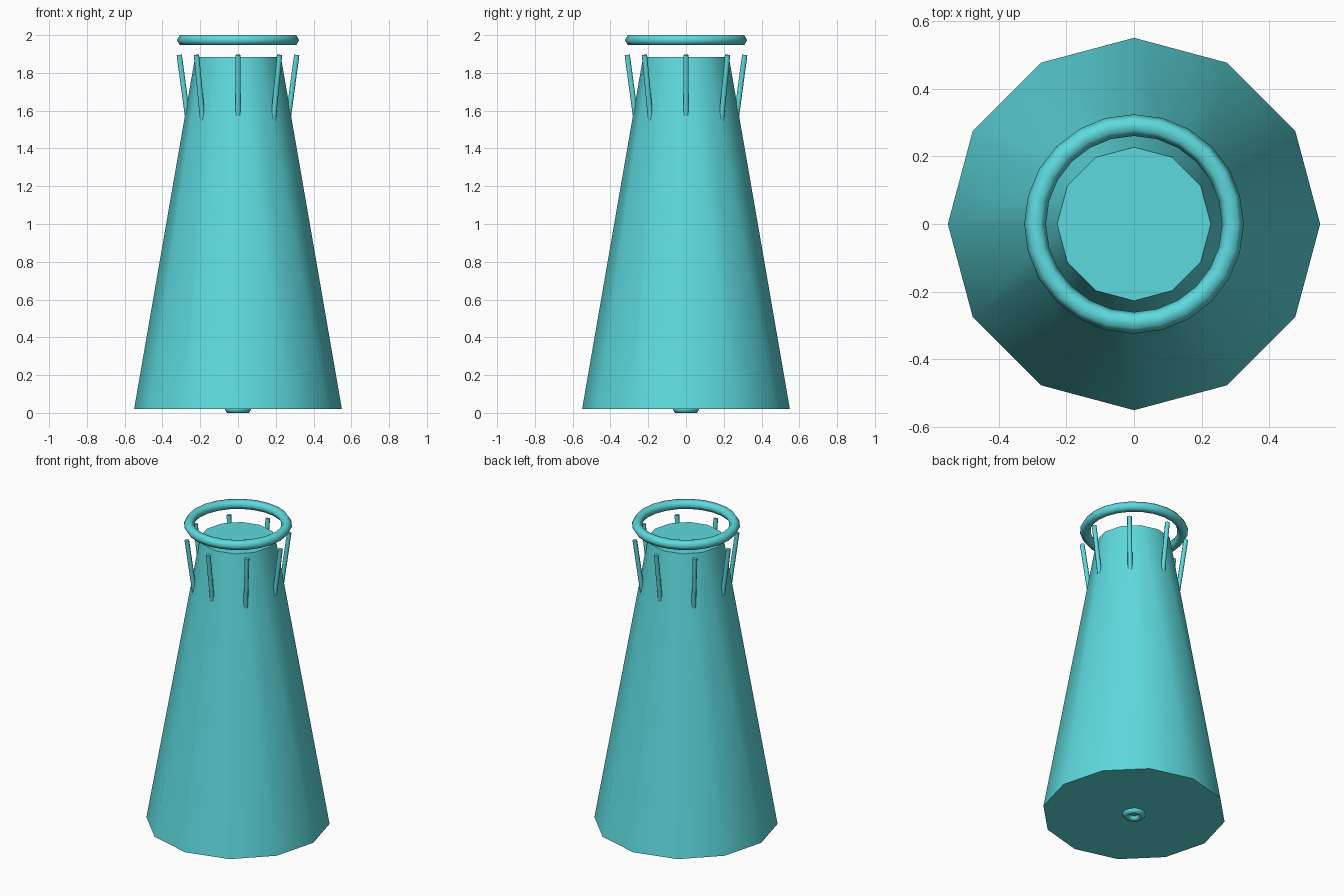
import bpy
import bmesh
import math
from mathutils import Vector, Matrix

cube = bpy.data.objects.get("Cube")
if cube:
    bpy.data.objects.remove(cube, do_unlink=True)

cyan = bpy.data.materials.new("cyan")
cyan.use_nodes = True
cyan.diffuse_color = (0.11, 0.70, 0.73, 1)
cyan.node_tree.nodes["Principled BSDF"].inputs["Base Color"].default_value = cyan.diffuse_color


def finish(bm, name):
    """Turn a bmesh into a smooth-shaded object with sharp rims."""
    bmesh.ops.recalc_face_normals(bm, faces=bm.faces)
    mesh = bpy.data.meshes.new(name)
    bm.to_mesh(mesh)
    bm.free()
    mesh.materials.append(cyan)
    obj = bpy.data.objects.new(name, mesh)
    bpy.context.collection.objects.link(obj)
    bpy.ops.object.select_all(action="DESELECT")
    obj.select_set(True)
    bpy.context.view_layer.objects.active = obj
    bpy.ops.object.shade_smooth_by_angle(angle=math.radians(70))
    return obj


def tapered(name, start, end, r_start, r_end, sides, turn=0):
    """Capped cone or rod running from start to end."""
    start, end = Vector(start), Vector(end)
    axis = end - start
    bm = bmesh.new()
    bmesh.ops.create_cone(bm, cap_ends=True, segments=sides, radius1=r_start,
                          radius2=r_end, depth=axis.length)
    spin = Matrix.Rotation(turn, 4, "Z")
    aim = axis.to_track_quat("Z", "Y").to_matrix().to_4x4()
    bm.transform(Matrix.Translation((start + end) / 2) @ aim @ spin)
    return finish(bm, name)


def ring(name, radius, tube, half_height, z, segments, sides=6):
    """Torus with a low-sided, slightly flattened tube."""
    bm = bmesh.new()
    squash = half_height / math.sin(math.pi / 3)
    loops = []
    for i in range(segments):
        a = math.tau * i / segments
        loop = []
        for j in range(sides):
            b = math.tau * j / sides
            r = radius + tube * math.cos(b)
            loop.append(bm.verts.new((r * math.cos(a), r * math.sin(a),
                                      z + squash * math.sin(b))))
        loops.append(loop)
    for i in range(segments):
        here, there = loops[i], loops[(i + 1) % segments]
        for j in range(sides):
            k = (j + 1) % sides
            bm.faces.new((here[j], there[j], there[k], here[k]))
    return finish(bm, name)


# Tapered twelve-sided tower
tapered("tower_body", (0, 0, 0.02), (0, 0, 1.885), 0.55, 0.227, 12)

# Eight rods leaning outward around the neck
for i in range(8):
    a = math.tau * i / 8
    out = Vector((math.cos(a), math.sin(a), 0))
    up = Vector((0, 0, 1))
    tapered(f"rod_{i + 1}", out * 0.259 + up * 1.51, out * 0.311 + up * 1.895,
            0.014, 0.014, 8)

# Floating ring above the rods
ring("top_ring", 0.292, 0.032, 0.026, 1.974, 24)

# Small ring half sunk into the underside
ring("base_ring", 0.048, 0.022, 0.02, 0.02, 12)
